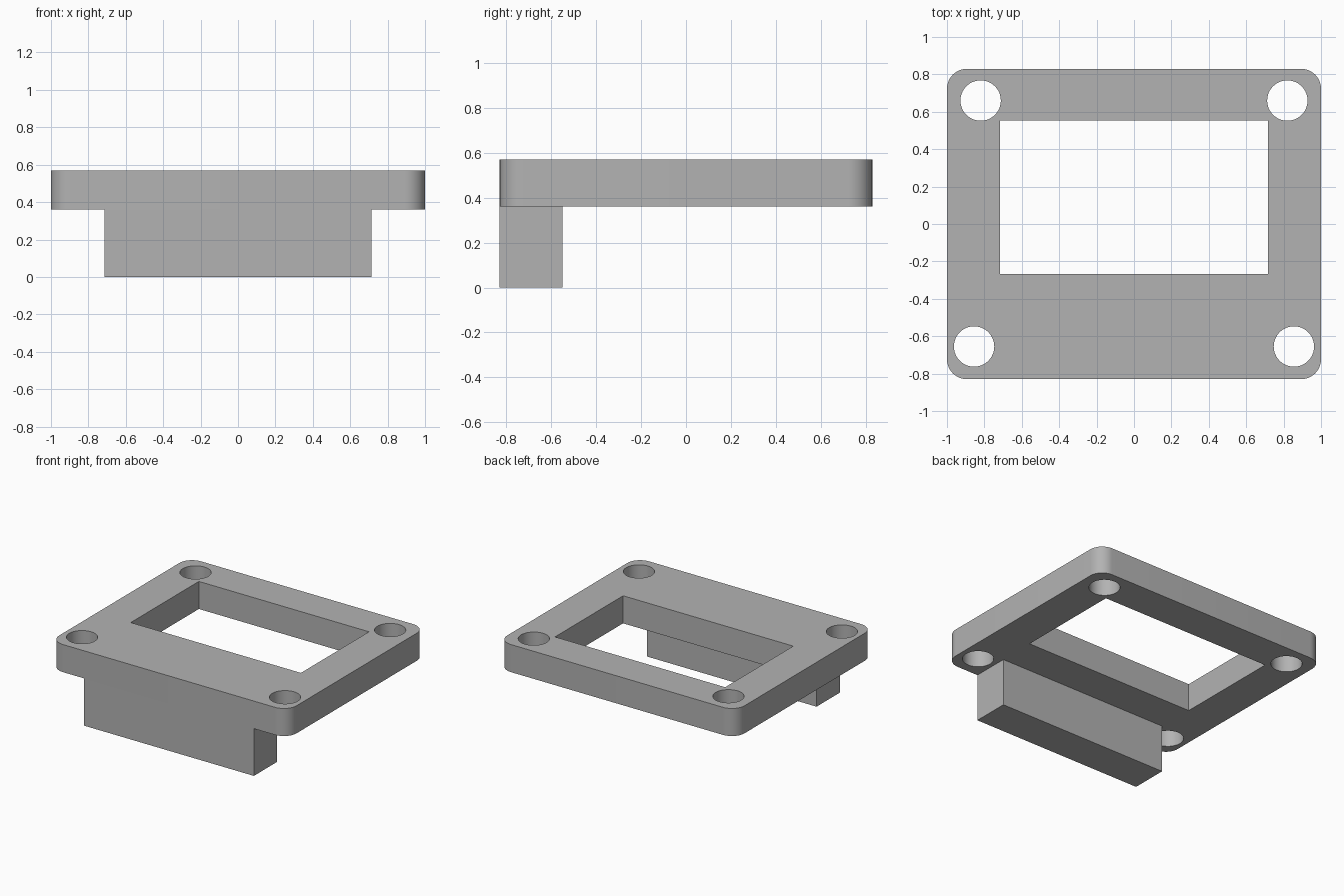
import bpy, bmesh, math

cube = bpy.data.objects.get("Cube")
if cube:
    bpy.data.objects.remove(cube, do_unlink=True)

HALF_X, HALF_Y = 1.0, 0.83
PLATE_BOTTOM, PLATE_TOP = 0.36, 0.57
CORNER, HOLE = 0.107, 0.108

grey = bpy.data.materials.new("plain grey")
grey.use_nodes = True
colour = (0.45, 0.45, 0.45, 1)
grey.diffuse_color = colour
grey.node_tree.nodes["Principled BSDF"].inputs["Base Color"].default_value = colour


def arc(cx, cy, radius, start, sweep, steps):
    return [(cx + radius * math.cos(start + sweep * i / steps),
             cy + radius * math.sin(start + sweep * i / steps)) for i in range(steps + 1)]


def rectangle(x, y0, y1):
    return [(-x, y0), (x, y0), (x, y1), (-x, y1)]


def extruded_outline(name, outlines, z0, z1):
    """Extrude an outer outline; further outlines become openings."""
    curve = bpy.data.curves.new(name, "CURVE")
    curve.dimensions = "2D"
    curve.fill_mode = "BOTH"
    curve.extrude = (z1 - z0) / 2
    for points in outlines:
        spline = curve.splines.new("POLY")
        spline.points.add(len(points) - 1)
        for point, (x, y) in zip(spline.points, points):
            point.co = (x, y, 0, 1)
        spline.use_cyclic_u = True
    temp = bpy.data.objects.new(name + " outline", curve)
    bpy.context.collection.objects.link(temp)
    bpy.context.view_layer.update()
    mesh = bpy.data.meshes.new_from_object(
        temp.evaluated_get(bpy.context.evaluated_depsgraph_get()))
    bpy.data.objects.remove(temp, do_unlink=True)
    bpy.data.curves.remove(curve)

    # Weld the walls to the caps and place at height
    bm = bmesh.new()
    bm.from_mesh(mesh)
    bmesh.ops.remove_doubles(bm, verts=bm.verts, dist=0.0001)
    bmesh.ops.translate(bm, verts=bm.verts, vec=(0, 0, (z0 + z1) / 2))
    bmesh.ops.recalc_face_normals(bm, faces=bm.faces)
    bm.to_mesh(mesh)
    bm.free()
    mesh.materials.clear()
    mesh.materials.append(grey)

    obj = bpy.data.objects.new(name, mesh)
    bpy.context.collection.objects.link(obj)
    bpy.ops.object.select_all(action="DESELECT")
    obj.select_set(True)
    bpy.context.view_layer.objects.active = obj
    bpy.ops.object.shade_smooth_by_angle(angle=math.radians(30))
    return obj


# Rounded plate outline, one quarter arc per corner
border = []
for i, (sx, sy) in enumerate([(1, 1), (-1, 1), (-1, -1), (1, -1)]):
    border += arc(sx * (HALF_X - CORNER), sy * (HALF_Y - CORNER), CORNER,
                  i * math.pi / 2, math.pi / 2, 12)

# Screw holes: the rear pair sits closer together than the front pair
holes = [arc(side * x, y, HOLE, 0, math.tau, 48)[:-1]
         for x, y in [(0.82, 0.66), (0.855, -0.655)] for side in (-1, 1)]

window = rectangle(0.717, -0.267, 0.553)
extruded_outline("mounting_plate", [border, window] + holes, PLATE_BOTTOM, PLATE_TOP)

# Block hanging below the front edge
extruded_outline("front_block", [rectangle(0.715, -HALF_Y, -0.55)], 0, PLATE_BOTTOM)
